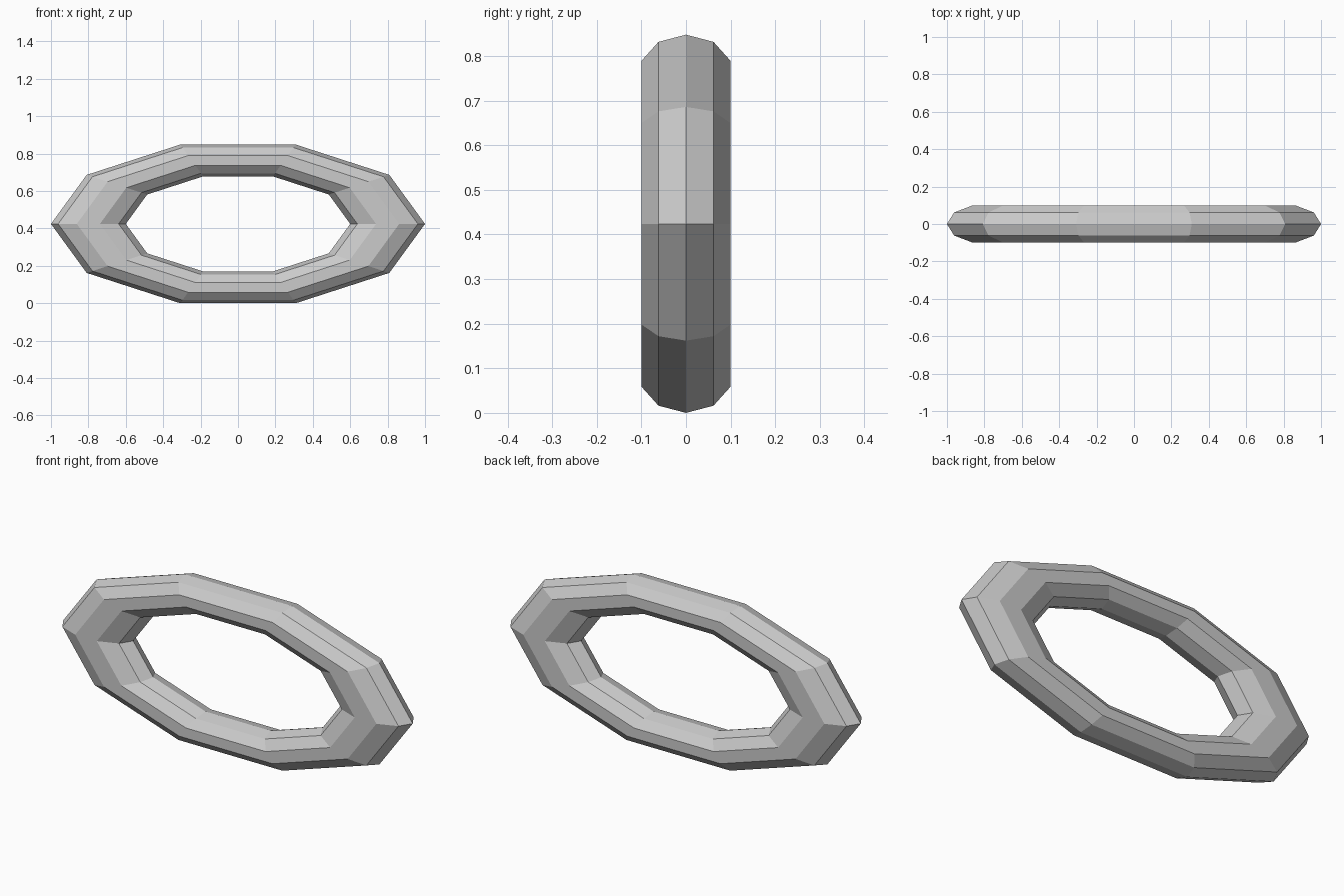
import bpy
import math

if "Cube" in bpy.data.objects:
    bpy.data.objects.remove(bpy.data.objects["Cube"])

HALF_HEIGHT = 0.424
Z_SQUASH = HALF_HEIGHT / math.sin(math.radians(72))  # decagon tops out at 72 degrees

# Low-poly oval link: ten-sided ring with a ten-sided section, stood upright
bpy.ops.mesh.primitive_torus_add(
    major_segments=10, minor_segments=10,
    major_radius=0.8, minor_radius=0.2,
    location=(0, 0, HALF_HEIGHT), rotation=(math.radians(90), 0, 0))
ring = bpy.context.object
ring.name = "oval_ring"
ring.scale = (1.0, Z_SQUASH, 0.525)  # flattened in height and depth
bpy.ops.object.transform_apply(location=False, rotation=True, scale=True)
bpy.ops.object.shade_flat()
